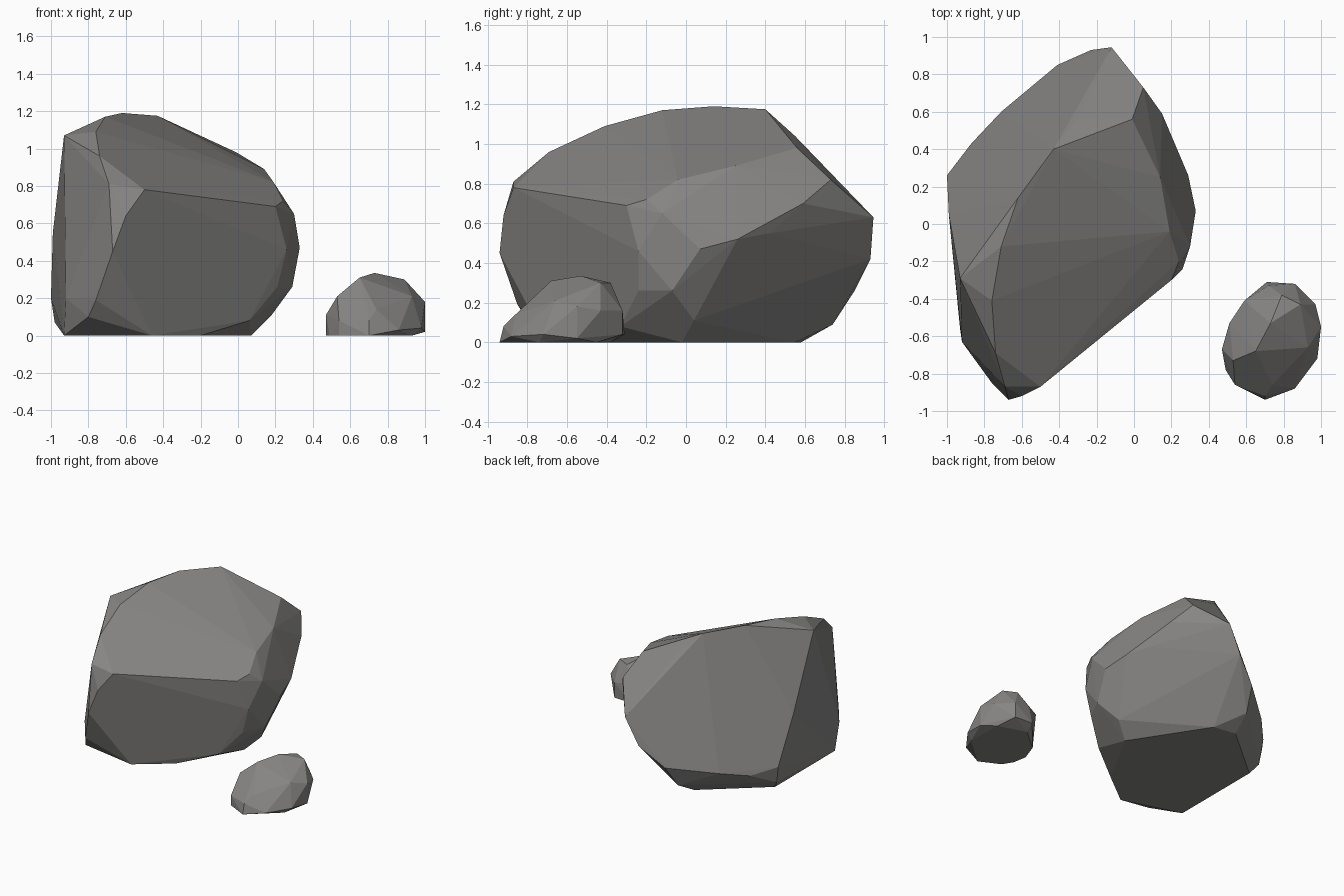
import bpy, bmesh

stone = bpy.data.materials.new("stone_grey")
stone.diffuse_color = (0.24, 0.235, 0.228, 1)


def rock(name, corners):
    """Flat-faceted boulder: convex hull around its corner points."""
    bm = bmesh.new()
    for c in corners:
        bm.verts.new(c)
    hull = bmesh.ops.convex_hull(bm, input=bm.verts[:])
    loose = set(hull["geom_interior"]) | set(hull["geom_unused"])
    bmesh.ops.delete(bm, geom=[v for v in loose if isinstance(v, bmesh.types.BMVert)],
                     context='VERTS')
    bmesh.ops.dissolve_limit(bm, angle_limit=0.03, verts=bm.verts[:], edges=bm.edges[:])
    bmesh.ops.recalc_face_normals(bm, faces=bm.faces[:])
    mesh = bpy.data.meshes.new(name)
    bm.to_mesh(mesh)
    bm.free()
    mesh.materials.append(stone)
    obj = bpy.data.objects.new(name, mesh)
    bpy.context.collection.objects.link(obj)
    return obj


# Large boulder
rock("large_rock", [
    # top ridge, front to back
    (-.69, -.87, .81), (-.74, -.69, .96), (-.76, -.41, 1.09), (-.71, -.12, 1.17),
    (-.62, .14, 1.19), (-.43, .40, 1.175), (-.31, .55, 1.04),
    # right shoulder
    (-.01, .56, .98), (.14, .25, .89), (.19, -.04, .82), (.24, -.20, .72), (.05, .73, .82),
    # right side and back corner
    (.30, -.12, .65), (.33, .07, .47), (.29, .26, .52), (.20, .42, .55), (.15, .59, .70),
    (-.12, .945, .63), (-.23, .93, .42), (-.41, .85, .26), (-.45, .74, .09),
    # front face outline
    (-.50, -.87, .78), (.20, -.30, .69), (.26, -.24, .46), (.21, -.24, .26), (.06, -.33, .08),
    (-.60, -.92, .64), (-.67, -.94, .45), (-.76, -.85, .19), (-.80, -.79, .10),
    # left side
    (-.93, -.29, 1.07), (-.86, -.46, .98), (-.92, -.63, .20), (-.99, .05, .55),
    (-1, .26, .20), (-.98, .25, .07), (-.87, .43, .16), (-.71, .60, .20),
    # right lower edge and base
    (.29, -.07, .26), (.18, .04, .11), (.07, -.02, 0), (-.2, -.5, 0), (-.46, -.7, 0),
    (-.93, -.56, 0), (-.93, .2, 0), (-.48, .58, 0), (-.3, .55, 0),
])

# Small rock beside it
rock("small_rock", [
    # crest
    (.53, -.73, .21), (.65, -.68, .31), (.73, -.53, .335), (.79, -.38, .30), (.89, -.43, .30),
    # girth
    (.47, -.67, .11), (.51, -.53, .16), (.59, -.41, .20), (.71, -.31, .04), (.72, -.33, .18),
    (.86, -.32, .16), (.97, -.43, .16), (1, -.55, .18), (.98, -.72, .04), (.93, -.66, .21),
    (.74, -.86, .14), (.70, -.92, .08), (.54, -.86, .08), (.86, -.88, .03),
    # base
    (.70, -.94, 0), (.54, -.86, 0), (.49, -.78, 0), (.47, -.67, 0), (.52, -.53, 0),
    (.70, -.38, 0), (.92, -.45, 0), (.93, -.74, 0), (1, -.55, .02), (.86, -.32, .04),
])
